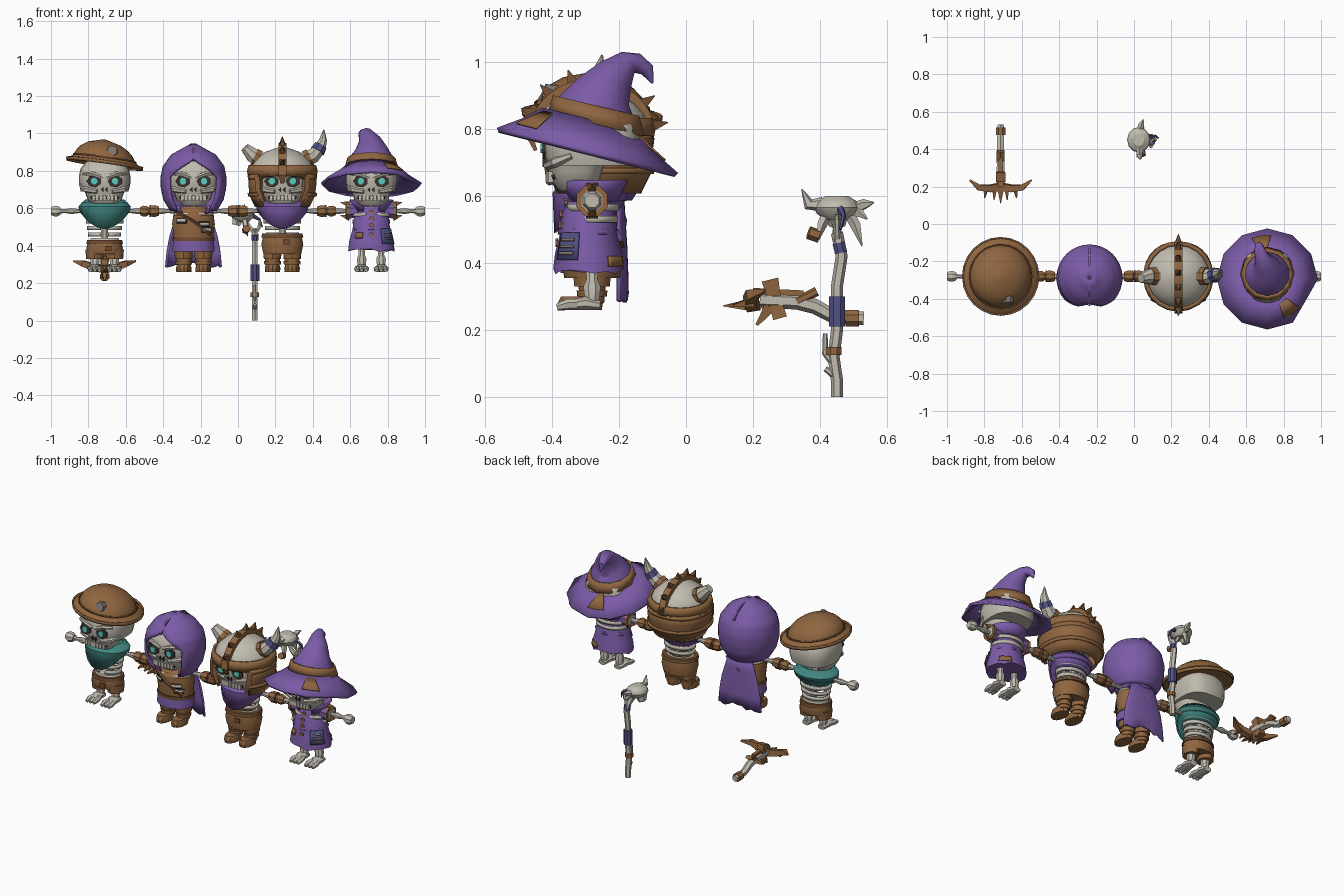
import bpy, bmesh, random
from math import sin, cos, pi, radians, copysign
from mathutils import Vector, Quaternion

random.seed(4)
if "Cube" in bpy.data.objects:
    bpy.data.objects.remove(bpy.data.objects["Cube"])


def material(name, *srgb):
    color = [channel ** 2.2 for channel in srgb] + [1]
    mat = bpy.data.materials.new(name)
    mat.use_nodes = True
    mat.diffuse_color = color
    mat.node_tree.nodes["Principled BSDF"].inputs["Base Color"].default_value = color
    return mat


bone = material("bone", .75, .73, .68)
brown = material("brown leather", .56, .4, .26)
dark_brown = material("dark leather", .43, .3, .2)
purple = material("purple cloth", .48, .36, .65)
indigo = material("indigo cloth", .32, .32, .52)
teal = material("teal cloth", .26, .52, .5)
glow = material("glowing eye", .35, .8, .75)
dark = material("dark hollow", .24, .21, .2)
pewter = material("pewter", .5, .46, .43)
SHOULDER = .585       # height of the outstretched arms
FACE = -.143          # front plane of the skulls
SIDES = ((-1, "right_"), (1, "left_"))
place, tag = Vector(), ""     # position and name prefix of the current figure


def blend(values, t):
    """Value at fraction t of an evenly spaced list."""
    k = t * (len(values) - 1)
    i = max(0, min(int(k), len(values) - 2))
    return values[i] + (values[min(i + 1, len(values) - 1)] - values[i]) * (k - i)


def build(name, mat, loops, closed=True, cap=True, shell=0):
    """Join rows of points into a smooth skin with sharp creases."""
    bm = bmesh.new()
    rows = [[bm.verts.new(point) for point in loop] for loop in loops]
    for a, b in zip(rows, rows[1:]):
        for k in range(len(a) if closed else len(a) - 1):
            j = (k + 1) % len(a)
            bm.faces.new((a[k], a[j], b[j], b[k]))
    if cap:
        bm.faces.new(rows[0])
        bm.faces.new(rows[-1])
    bmesh.ops.remove_doubles(bm, verts=bm.verts, dist=.0005)
    bmesh.ops.recalc_face_normals(bm, faces=bm.faces)
    mesh = bpy.data.meshes.new(tag + name)
    bm.to_mesh(mesh)
    bm.free()
    mesh.materials.append(mat)
    mesh.shade_smooth()
    mesh.set_sharp_from_angle(angle=radians(32))
    obj = bpy.data.objects.new(tag + name, mesh)
    obj.location = place
    bpy.context.collection.objects.link(obj)
    if shell:
        mod = obj.modifiers.new("thickness", "SOLIDIFY")
        mod.thickness, mod.offset = shell, 0


def turned(name, mat, low, high, radii, deep=1, x=0, y=0, n=18, steps=0, power=1,
           facing=0, spread=180, warp=None, shell=0):
    """Upright form with evenly spaced radii; spread under 180 leaves it open away from facing."""
    steps = steps or len(radii) - 1
    closed = spread == 180
    loops = []
    for i in range(steps + 1):
        t = i / steps
        reach = spread(t) if callable(spread) else spread
        r, z, loop = blend(radii, t), low + (high - low) * t, []
        for k in range(n if closed else n + 1):
            a = radians(facing - reach + 2 * reach * k / n)
            across, ahead = [copysign(abs(v) ** power, v) for v in (sin(a), cos(a))]
            point = (x + r * across, y - r * deep * ahead, z)
            loop.append(warp(*point) if warp else point)
        loops.append(loop)
    build(name, mat, loops, closed, closed and not shell, shell)


def limb(name, mat, points, *radii, n=8, wide=1, tall=1):
    """Tapered tube along a path, its radii spread evenly over the points."""
    pts = [Vector(p) for p in points]
    last, turn, loops = Vector((0, 0, 1)), Quaternion(), []
    for i, p in enumerate(pts):
        way = (pts[min(i + 1, len(pts) - 1)] - pts[max(i - 1, 0)]).normalized()
        turn = last.rotation_difference(way) @ turn
        last, r = way, blend(radii, i / (len(pts) - 1))
        angles = [(k + .5) * 2 * pi / n for k in range(n)]
        loops.append([p + turn @ Vector((cos(a) * wide, sin(a) * tall, 0)) * r for a in angles])
    build(name, mat, loops)


def pair(name, mat, points, *radii, **style):
    for s, side in SIDES:
        limb(side + name, mat, [(s * x, y, z) for x, y, z in points], *radii, **style)


def reach_out(name, mat, start, end, *radii):
    """Mirrored piece lying along both arms."""
    xs = [start + (end - start) * k / (len(radii) - 1) for k in range(len(radii))]
    pair(name, mat, [(x, 0, SHOULDER) for x in xs], *radii)


def plate(name, mat, x, z, wide, tall, n=6, y=FACE):
    limb(name, mat, [(x, y + .004, z), (x, y - .004, z)], 1, n=n, wide=wide, tall=tall)


def skull():
    turned("cranium", bone, .69, .89, (.128, .137, .138, .13, .1, .02), deep=1.04, n=20, power=.72)
    turned("jaw", bone, .615, .7, (.06, .09, .1, .11), deep=.8, y=-.05, n=20, power=.72)
    turned("mouth_gap", dark, .65, .662, (.095, .1), deep=.8, y=-.05, power=.72, spread=42, shell=.006)
    for k in range(-3, 4):
        x = k * .02
        y = abs(x) * .12 - .13
        limb("tooth", bone, [(x, y, .64), (x, y, .672)], .012, n=4)
    for s, side in SIDES:
        plate(side + "eye_socket", dark, s * .056, .745, .04, .034, n=7)
        plate(side + "eye", glow, s * .056, .745, .018, .018, n=8, y=FACE - .006)
        plate(side + "nostril", dark, s * .011, .7, .01, .017, n=3)
    pair("brow", bone, [(.01, FACE, .765), (.06, FACE, .785), (.115, -.115, .785)], .01, .013, .008, n=6)
    pair("cheekbone", bone, [(.04, -.135, .69), (.1, -.11, .7), (.126, -.06, .72)], .012, .016, .01, n=6)


def arms(gloved):
    reach_out("upper_arm", bone, .07, .18, .022, .013, .012, .018)
    reach_out("forearm", bone, .175, .25, .018, .011, .015)
    reach_out("hand", brown if gloved else bone, .235, .287, .02, .03, .031, .022)
    if gloved:
        reach_out("cuff", brown, .185, .228, .026, .034, .032)
        reach_out("cuff_edge", dark_brown, .226, .236, .034, .034)


def ribcage():
    limb("spine", bone, [(0, .02, .38), (0, .025, .5), (0, 0, .63)], .02)
    for k in range(4):
        z, r = .45 + k * .035, .082 + k * .006
        turned("rib", bone, z, z + .02, (r, r), deep=.74, facing=180, spread=166, shell=.012)
    limb("breastbone", bone, [(0, -.062, .49), (0, -.06, .58)], .016, n=4)
    turned("pelvis", bone, .39, .44, (.06, .088, .075), deep=.8)


def legs(booted):
    pair("leg", bone, [(.052, 0, z) for z in (.4, .35, .33, .28)], .02, .018, .028, .022)
    if not booted:
        pair("foot", bone, [(.054, .024, .273), (.054, -.02, .28), (.056, -.07, .274)], .018, .026, .018, wide=1.4, tall=.85)
    for s, side in SIDES:
        x = s * .052
        if booted:
            turned(side + "boot_foot", brown, .26, .3, (.04, .042, .036), deep=1.6, x=x, y=-.035, n=12)
            turned(side + "boot_shaft", brown, .28, .35, (.036, .042), x=x, n=12)
            for z in (.3, .345):
                turned(side + "boot_strap", brown, z, z + .018, (.044, .046), x=x, n=12)
        else:
            for k in (-1, 0, 1):
                limb(side + "toe", bone, [(x + k * .015, -.03, .277), (x + k * .024, -.075, .276),
                                          (x + k * .024, -.105, .268)], .015, .017, .01, n=6)


def trouser_legs():
    for s, side in SIDES:
        turned(side + "trouser_leg", brown, .33, .38, (.046, .05), deep=1.15, x=s * .053, n=12)


def trousers(width, top):
    turned("trousers", brown, .355, top, (width * .9, width, width * .92), deep=.8, n=14)
    turned("belt", dark_brown, top - .01, top + .01, (width, width * .96), deep=.84, n=14)
    plate("belt_patch", dark_brown, .02, top - .035, .025, .018, n=4, y=-.8 * width - .003)
    trouser_legs()


def scarf(mat):
    def droop(x, y, z):
        return x, y, z - (.08 * max(0, -y / .1) ** 2 if z < .59 else 0)
    turned("scarf", mat, .54, .645, (.08, .12, .13, .1), deep=.78, y=-.005, n=20, warp=droop, shell=.01)
    turned("scarf_fold", mat, .585, .63, (.13, .136, .118), deep=.8, y=-.005, n=20, warp=droop, shell=.008)


def figure(name, x):
    global tag, place
    tag, place = name + "_", Vector((x, -.28, 0))
    skull()
    arms(gloved=name in ("rogue", "warrior"))
    ribcage()
    legs(booted=name in ("rogue", "warrior"))


# Skeleton guard: round tilted hat and teal scarf
figure("guard", -.713)
trousers(.1, .42)
scarf(teal)
hat = dict(deep=1.02, n=24, warp=lambda x, y, z: (x, y, z - .14 * x - .05 * y))
turned("hat_brim", brown, .84, .866, (.2, .165), **hat)
turned("hat_rim", brown, .83, .848, (.2, .203), shell=.008, **hat)
turned("hat_dome", brown, .855, .967, (.165, .16, .147, .125, .09, .01), **hat)
turned("hat_seam", dark_brown, .863, .871, (.168, .167), shell=.004, **hat)
limb("hat_stud", pewter, [(.038, -.11, .897), (.04, -.146, .908)], .036, .028)

# Skeleton rogue: hood, torn tunic and cape
figure("rogue", -.238)
trouser_legs()
turned("hood", purple, .59, .94, (.12, .155, .168, .17, .158, .115, .01), deep=1.01, n=24, steps=18, y=-.008,
       facing=180, spread=lambda t: 180 - 48 * max(0, min(1, (.75 - t) * 4)) ** .7, shell=.014)
limb("hood_ridge", purple, [(0, -.155, .855), (0, -.095, .912), (0, 0, .936), (0, .085, .912), (0, .145, .855)], .008, n=4)
turned("neck_wrap", purple, .57, .615, (.09, .11, .115), deep=.9, facing=180, spread=140, shell=.01)
turned("tunic", brown, .42, .61, (.11, .11, .116, .11, .06), deep=.78)
turned("skirt", purple, .37, .435, (.115, .11), deep=.82)
turned("belt", dark_brown, .425, .445, (.114, .114), deep=.82)
for angle, z in ((30, .5), (38, .47), (-34, .52)):
    turned("tunic_tear", dark, z, z + .028, (.117, .118), deep=.78, facing=angle, spread=16, shell=.004)
    turned("exposed_rib", bone, z + .007, z + .022, (.12, .12), deep=.79, facing=angle, spread=14, shell=.004)
limb("chest_strap", dark_brown, [(-.09, -.068, .58), (0, -.096, .53), (.09, -.068, .46)], .009, n=4)
limb("back_strap", purple, [(-.095, .066, .46), (0, .092, .52), (.095, .066, .58)], .016, n=4)
turned("cape", purple, .29, .61, (.148, .14, .125, .1, .075), deep=.2, y=.075, n=14, facing=180, spread=88, shell=.01,
       warp=lambda x, y, z: (x, y, z + (random.uniform(-.01, .025) if z < .3 else 0)))

# Skeleton warrior: horned and spiked helmet
figure("warrior", .237)
trousers(.115, .455)
scarf(purple)
guard = dict(facing=180, spread=135, power=.9, n=20)
turned("helmet_dome", bone, .79, .93, (.17, .168, .155, .13, .09, .01), n=20)
turned("helmet_band", brown, .77, .83, (.176, .181, .173), n=20, shell=.016)
turned("helmet_guard", brown, .61, .78, (.14, .168, .175, .176), shell=.014, **guard)
for z in (.665, .755):
    turned("guard_trim", brown, z, z + .018, (.178, .18), shell=.012, **guard)
pair("cheek_guard", brown, [(.128, -.12, .77), (.125, -.125, .7), (.1, -.125, .635)], .022, .02, .012, n=4)
pair("brow_guard", brown, [(.02, -.172, .785), (.075, -.155, .788), (.128, -.12, .76)], .014, n=4)
limb("nose_guard", brown, [(0, -.18, .83), (0, -.187, .78), (0, -.168, .735)], .03, .03, .014, n=4, tall=.5)
arch = [Vector((0, -cos(radians(a)) * .178, sin(radians(a)) * .162)) for a in range(12, 170, 12)]
center = Vector((0, 0, .775))
limb("helmet_crest", brown, [center + a for a in arch], .03, n=4, tall=.6)
for a in arch[1::2]:
    limb("crest_spike", dark_brown, [center + a, center + a * 1.3], .028, .002, n=4)
limb("broken_horn", bone, [(-.11, 0, .855), (-.16, 0, .885), (-.2, -.01, .925)], .045, .042, .026)
limb("whole_horn", bone, [(.11, 0, .855), (.165, 0, .88), (.2, .01, .92), (.218, .02, .965), (.222, .03, 1.02)],
     .045, .042, .034, .022, .003)
limb("horn_wrap", indigo, [(.188, .006, .905), (.206, .013, .935)], .042, .036)
pair("horn_ring", brown, [(.125, 0, .862), (.15, 0, .875)], .05)

# Skeleton mage: wide pointed hat and buttoned robe
figure("mage", .713)


def lean(x, y, z):
    """Tilt the hat back and notch the brim beside the front."""
    notch = .87 if z < .74 and x > .1 and -.2 < y < -.1 else 1
    return x * notch, y * notch, z - .25 * y * notch


brim = dict(n=12, warp=lean)
turned("hat_brim", purple, .725, .82, (.266, .19, .13), y=-.015, shell=.016, **brim)
limb("hat_cone", purple, [(0, .005, .81), (0, .015, .865), (0, .035, .91), (-.01, .07, .96), (-.03, .105, .995),
                          (-.04, .135, .995), (-.045, .165, .975), (-.045, .18, .935)],
     .13, .12, .088, .06, .038, .03, .022, .003, n=12)
turned("hat_band", brown, .815, .87, (.138, .122), y=.012, shell=.014, **brim)
for angle, inner, outer in ((35, 9, 13), (188, 5, 13)):
    turned("brim_patch", brown, .76, .815, (.23, .148), y=-.012, facing=angle, shell=.006,
           spread=lambda t: outer + (inner - outer) * t, **brim)

ROBE = (.126, .12, .102, .095, .06)
HEM, NECK, DEPTH = .365, .61, .84


def robe_radius(z):
    return blend(ROBE, (z - HEM) / (NECK - HEM))


def robe_patch(name, mat, z, height, angle, spread, lift=.004):
    radii = [robe_radius(h) + lift for h in (z, z + height)]
    turned(name, mat, z, z + height, radii, deep=DEPTH, y=-.01, n=6, facing=angle, spread=spread, shell=.006)


turned("robe", purple, HEM, NECK, ROBE, deep=DEPTH, y=-.01,
       warp=lambda x, y, z: (x, y, z + (random.uniform(0, .02) if z < .38 else 0)))
robe_patch("robe_waist", purple, .485, .015, 0, 179)
turned("collar", purple, .585, .645, (.08, .095, .115), deep=.9, facing=180, spread=150, shell=.01)
for z in (.46, .51, .545, .58):
    plate("button", brown, 0, z, .013, .013, y=-robe_radius(z) * DEPTH - .013)
robe_patch("side_pocket", indigo, .41, .08, 50, 22, lift=.006)
for k in range(3):
    robe_patch("pocket_stripe", pewter, .425 + k * .02, .008, 50, 14, lift=.011)
robe_patch("front_patch", brown, .44, .03, -35, 11)
robe_patch("hem_patch", brown, .39, .03, 142, 18)
reach_out("sleeve", purple, .06, .125, .04, .042)
reach_out("sleeve_trim", brown, .118, .135, .048, .05)
reach_out("sleeve_hollow", bone, .13, .137, .034, .034)
for z in (.55, .62):
    pair("sleeve_tatter", brown, [(.115, 0, z), (.165, 0, z + .012)], .026, .002, n=4)

# Bone staff with a horned skull
tag, place = "staff_", Vector((.09, .45, 0))
limb("shaft", bone, [(0, 0, 0), (0, 0, .05), (0, -.01, .12), (0, 0, .2), (0, 0, .33), (0, .014, .42), (0, 0, .49)], .018, n=6)
limb("inner_fork", bone, [(0, 0, .47), (-.03, 0, .5), (-.05, 0, .54)], .015, .01, n=6)
limb("outer_fork", bone, [(0, 0, .47), (.022, 0, .495), (.028, 0, .545)], .015, .006, n=6)
limb("side_shoot", bone, [(0, -.01, .1), (0, -.035, .13), (0, -.035, .19)], .012, .007, n=6)
limb("knot", bone, [(0, 0, .06), (0, -.035, .085)], .014, .008, n=6)
limb("grip_wrap", indigo, [(0, 0, .21), (0, 0, .3)], .026)
limb("upper_wrap", indigo, [(0, .012, .43), (0, .005, .46)], .02)
limb("lower_band", brown, [(0, -.01, .125), (0, -.01, .15)], .025)
turned("skull", bone, .53, .6, (.035, .055, .062, .055, .03), deep=1.1, x=-.065, n=12)
limb("jaw", bone, [(-.09, 0, .55), (-.1, 0, .51)], .035, .025, n=6)
limb("horn", bone, [(-.06, -.045, .575), (-.06, -.085, .575), (-.055, -.105, .62)], .022, .018, .002, n=6)
limb("horn_ring", brown, [(-.045, -.085, .49), (-.05, -.055, .48)], .02, n=6)
for y, z in ((.11, .58), (.09, .53), (.075, .45), (-.06, .46)):
    limb("claw", bone, [(-.06, y * .4, .56), (-.05, y * .75, z / 2 + .285), (-.04, y, z)], .018, .016, .002, n=5)
limb("tassel", indigo, [(-.01, .01, .56), (.025, .02, .54), (.04, .01, .5)], .012, .004, n=5)

# Crossbow with a clawed bow
tag, place = "crossbow_", Vector((-.713, 0, 0))
limb("stock", bone, [(0, .22, .29), (0, .33, .285), (0, .385, .27), (0, .44, .24), (0, .53, .235)], .025, .02, n=6)
limb("butt_band", brown, [(0, .475, .235), (0, .515, .235)], .027)
limb("lever", brown, [(0, .33, .285), (0, .39, .315)], .014, n=6, wide=1.8)
limb("front_block", brown, [(0, .28, .235), (0, .265, .29), (0, .25, .35)], .03, .026, .036, n=4)
limb("rail", brown, [(0, .2, .31), (0, .35, .308)], .022, .014, n=4)
limb("bolt", brown, [(0, .23, .275), (0, .18, .275)], .016, n=4)
limb("bolt_head", brown, [(0, .2, .275), (0, .11, .272)], .028, .002, n=4)
limb("lower_claw", brown, [(0, .25, .27), (0, .23, .24), (0, .21, .215)], .025, .006, n=4)
pair("bow_arm", brown, [(0, .2, .275), (.06, .19, .285), (.115, .195, .305), (.165, .235, .318)], .028, .026, .022, .006, n=4)
for x, y in ((.035, .13), (.085, .14)):
    pair("bow_claw", brown, [(x * .9, .2, .285), (x, y, .272)], .02, .004, n=4)
